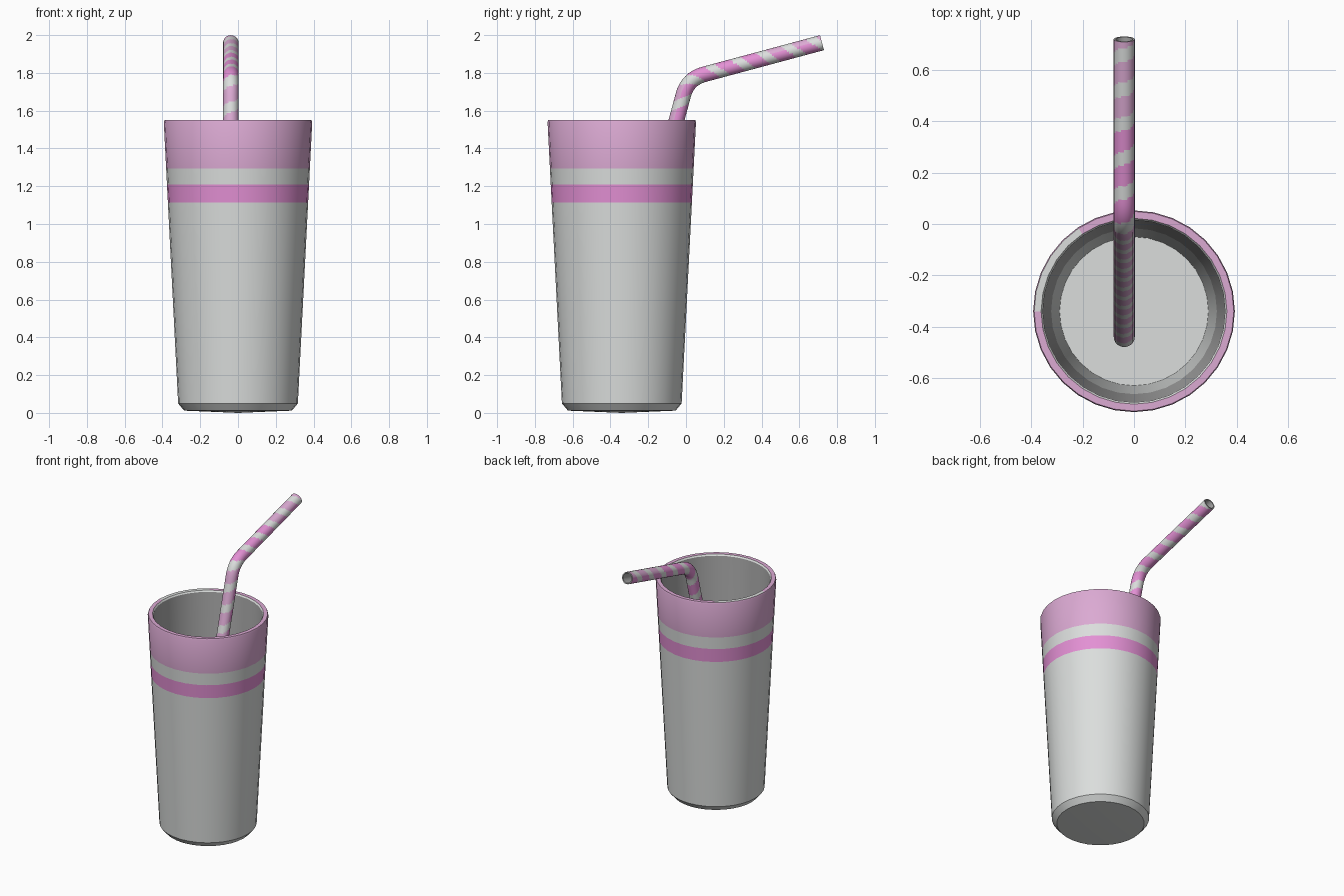
import bpy, bmesh, math
from mathutils import Vector

if "Cube" in bpy.data.objects:
    bpy.data.objects.remove(bpy.data.objects["Cube"])


def material(name, rgb):
    m = bpy.data.materials.new(name)
    m.diffuse_color = (*rgb, 1)
    m.use_nodes = True
    m.node_tree.nodes["Principled BSDF"].inputs["Base Color"].default_value = m.diffuse_color
    return m


MATS = [material("pale_grey", (0.71, 0.73, 0.72)),
        material("light_pink", (0.71, 0.40, 0.65)),
        material("deep_pink", (0.77, 0.28, 0.66)),
        material("inner_grey", (0.42, 0.42, 0.42))]
GREY, LIGHT, DEEP, INNER = range(4)


def loft(name, rings, colour, closed=False):
    """Skin a list of equal rings; colour(ring, side, centre) gives the material."""
    bm = bmesh.new()
    rows = [[bm.verts.new(p) for p in ring] for ring in rings]
    n = len(rows[0])
    for i in range(len(rows) if closed else len(rows) - 1):
        a, b = rows[i], rows[(i + 1) % len(rows)]
        for j in range(n):
            k = (j + 1) % n
            f = bm.faces.new((a[j], a[k], b[k], b[j]))
            f.material_index = colour(i, j, f.calc_center_median())
    bmesh.ops.remove_doubles(bm, verts=bm.verts, dist=1e-5)
    bmesh.ops.recalc_face_normals(bm, faces=bm.faces)
    me = bpy.data.meshes.new(name)
    bm.to_mesh(me)
    bm.free()
    for m in MATS:
        me.materials.append(m)
    ob = bpy.data.objects.new(name, me)
    bpy.context.collection.objects.link(ob)
    bpy.ops.object.select_all(action='DESELECT')
    ob.select_set(True)
    bpy.context.view_layer.objects.active = ob
    bpy.ops.object.shade_smooth_by_angle(angle=math.radians(30))


# Cup: lathed profile, outside up from the base, over the rim, down to the floor
CUP_Y, SIDES = -0.34, 32


def wall(z):
    return 0.317 + 0.076 * (z - 0.05) / 1.49


profile = [(0, 0), (0.285, 0.012), (0.317, 0.05)]
profile += [(wall(z), z) for z in (1.115, 1.21, 1.295, 1.54)]
profile += [(0.389, 1.55), (0.362, 1.55), (0.355, 1.54), (0.323, 0.75), (0.29, 0.06), (0, 0.06)]
cup_rings = [[(r * math.cos(math.tau * j / SIDES), CUP_Y + r * math.sin(math.tau * j / SIDES), z)
              for j in range(SIDES)] for r, z in profile]
bands = {3: DEEP, 5: LIGHT, 6: LIGHT, 7: LIGHT, 9: INNER}


def cup_colour(i, j, c):
    angle = math.degrees(math.atan2(c.y - CUP_Y, c.x))
    if i == 7 and 123 < angle < 175:      # unpainted patch on the rim
        return GREY
    return bands.get(i, GREY)


loft("cup", cup_rings, cup_colour)

# Straw: path in the y-z plane, straight, rounded bend, straight
X, STEP, PITCH, N = -0.038, 0.009, 0.139, 20
a = math.radians(15)
start, corner, end = Vector((-0.44, 0.106)), Vector((0.009, 1.769)), Vector((0.72, 1.96))
d1, d2 = (corner - start).normalized(), (end - corner).normalized()
cut = 0.09
p1, p2 = corner - d1 * cut, corner + d2 * cut
path = []
n1 = int((p1 - start).length / STEP)
path += [(start.lerp(p1, i / n1), d1) for i in range(n1)]
for i in range(17):
    t = i / 16
    p = p1 * (1 - t) ** 2 + corner * (2 * t * (1 - t)) + p2 * t * t
    path.append((p, d1.lerp(d2, t).normalized()))
n2 = int((end - p2).length / STEP)
path += [(p2.lerp(end, i / n2), d2) for i in range(1, n2 + 1)]

length = [0.0]
for (p, _), (q, _) in zip(path, path[1:]):
    length.append(length[-1] + (q - p).length)


def ring(p, d, r):
    out = []
    for j in range(N):
        t = math.tau * j / N
        out.append((X + r * math.sin(t), p.x - d.y * r * math.cos(t), p.y + d.x * r * math.cos(t)))
    return out


outer = [ring(p, d, 0.041) for p, d in path]
inner = [ring(p, d, 0.033) for p, d in path]
COUNT = len(path)


def straw_colour(i, j, c):
    if i >= COUNT - 1:                    # inside and end rims
        return INNER
    # spiral stripe, flatter along the upper and lower sides of the straw
    s = (length[i] + length[i + 1]) / 2 - (length[-1] - 0.608)
    t = math.tau * (j + 0.5) / N
    u = s / PITCH - t / math.tau + 0.05 * math.sin(2 * t)
    if abs(u - round(u)) < 0.2:
        return GREY
    # the upper side fades to light pink near the tip and below the bend
    faded = s > 0.29 or s < -0.15
    return LIGHT if faded and math.cos(t) > 0.3 else DEEP


loft("straw", outer + inner[::-1], straw_colour, closed=True)
